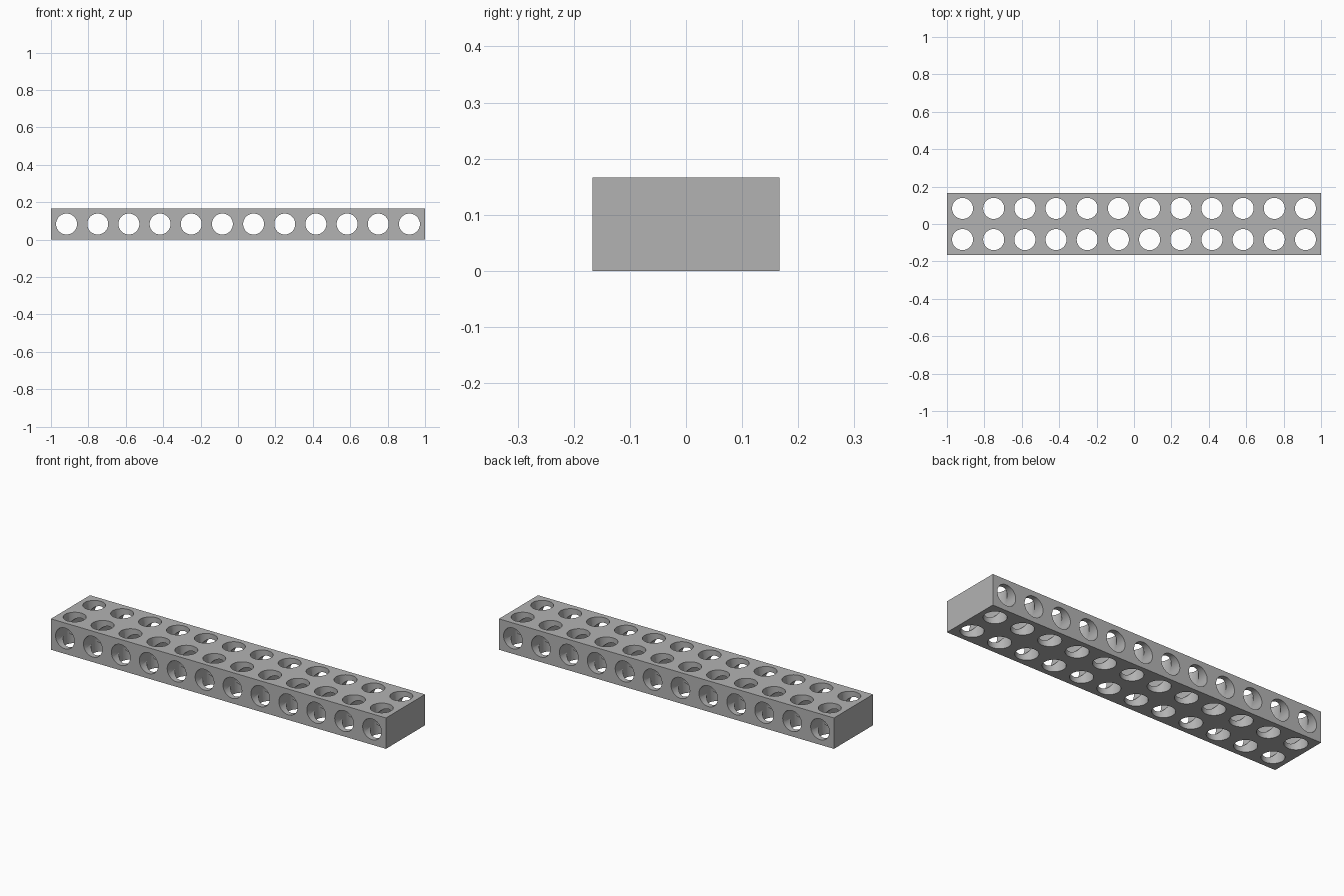
import bpy, bmesh, math
from mathutils import Matrix

if "Cube" in bpy.data.objects:
    bpy.data.objects.remove(bpy.data.objects["Cube"])

PITCH = 2 / 12          # hole spacing, also the beam height
RADIUS = 0.056
COUNT = 12

grey = bpy.data.materials.new("grey")
grey.diffuse_color = (0.45, 0.45, 0.45, 1)
grey.use_nodes = True
grey.node_tree.nodes["Principled BSDF"].inputs["Base Color"].default_value = grey.diffuse_color


def make_object(name, bm):
    mesh = bpy.data.meshes.new(name)
    bm.to_mesh(mesh)
    bm.free()
    mesh.materials.append(grey)
    obj = bpy.data.objects.new(name, mesh)
    bpy.context.collection.objects.link(obj)
    return obj


def hole_cutter(name, centres, depth, radius, turn):
    """Row of separate rods used to drill the beam."""
    bm = bmesh.new()
    for c in centres:
        bmesh.ops.create_cone(bm, cap_ends=True, segments=48, radius1=radius, radius2=radius,
                              depth=depth, matrix=Matrix.Translation(c) @ turn)
    obj = make_object(name, bm)
    obj.hide_render = True
    return obj


# Solid beam, two holes wide
bm = bmesh.new()
bmesh.ops.create_cube(bm, size=1, matrix=Matrix.Translation((0, 0, PITCH / 2))
                      @ Matrix.Diagonal((2, 2 * PITCH, PITCH, 1)))
beam = make_object("perforated_beam", bm)

# Holes through the sides and through the top
xs = [(i - (COUNT - 1) / 2) * PITCH for i in range(COUNT)]
cutters = [
    hole_cutter("side_hole_cutter", [(x, 0, PITCH / 2) for x in xs], 0.5, RADIUS,
                Matrix.Rotation(math.pi / 2, 4, 'X')),
    hole_cutter("top_hole_cutter", [(x, s * PITCH / 2, PITCH / 2) for x in xs for s in (-1, 1)],
                0.3, RADIUS + 0.0003, Matrix.Rotation(math.pi / 48, 4, 'Z')),
]
bpy.context.view_layer.objects.active = beam
beam.select_set(True)
for cutter in cutters:
    mod = beam.modifiers.new(cutter.name, 'BOOLEAN')
    mod.operation = 'DIFFERENCE'
    mod.solver = 'EXACT'
    mod.object = cutter
    bpy.ops.object.modifier_apply(modifier=mod.name)
for cutter in cutters:
    bpy.data.objects.remove(cutter)

# Smooth hole walls, sharp rims
bpy.ops.object.shade_smooth_by_angle(angle=math.radians(30))
